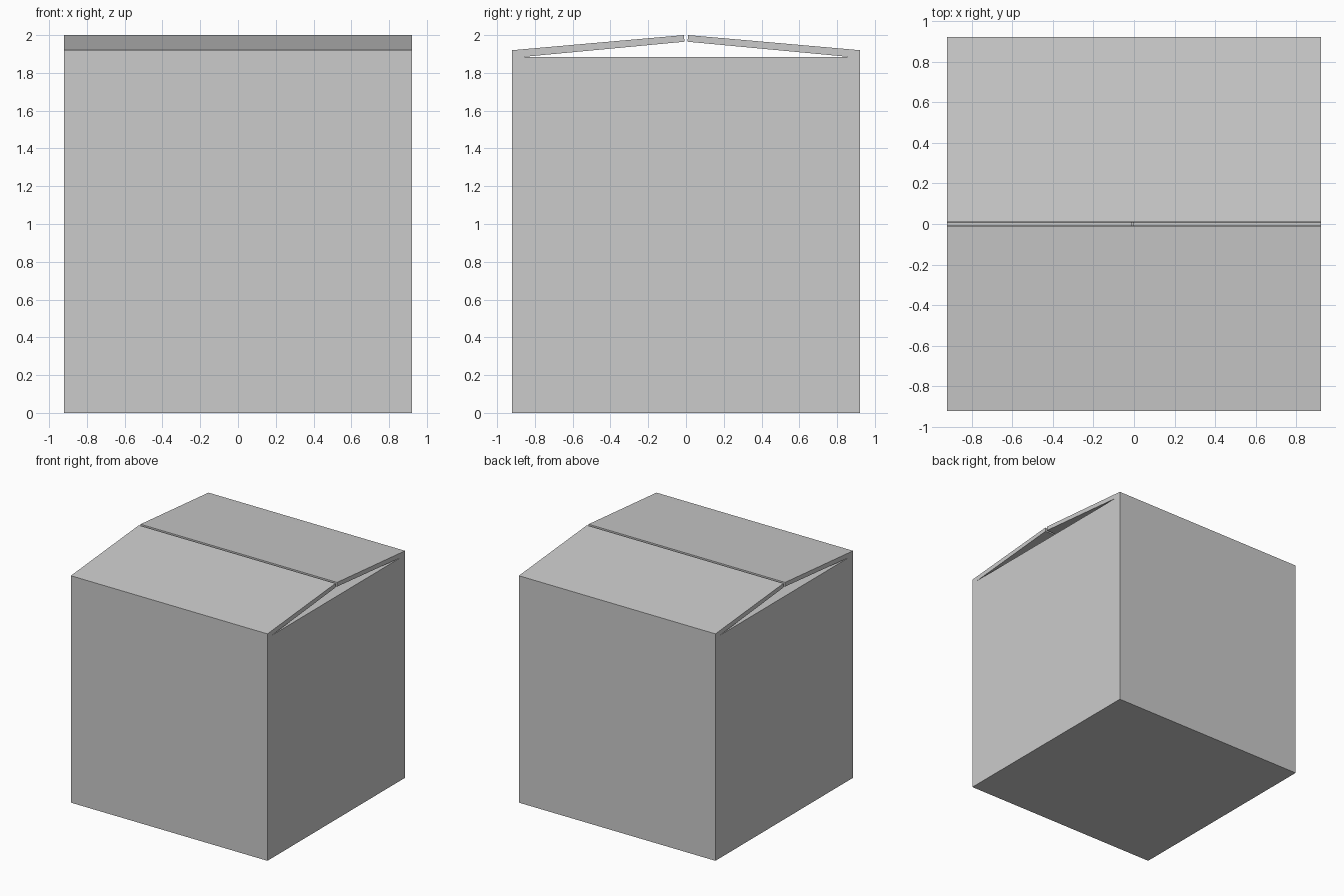
import bpy, bmesh
from mathutils import Vector, Matrix

if "Cube" in bpy.data.objects:
    bpy.data.objects.remove(bpy.data.objects["Cube"])

HALF = 0.92      # half width of the carton
WALL = 0.035     # board thickness
INNER_TOP = 1.885


def make_object(name, bm):
    bmesh.ops.recalc_face_normals(bm, faces=bm.faces)
    mesh = bpy.data.meshes.new(name)
    bm.to_mesh(mesh)
    bm.free()
    ob = bpy.data.objects.new(name, mesh)
    bpy.context.collection.objects.link(ob)
    return ob


def block(name, lo, hi):
    lo, hi = Vector(lo), Vector(hi)
    bm = bmesh.new()
    m = Matrix.Translation((lo + hi) / 2) @ Matrix.Diagonal((*(hi - lo), 1))
    bmesh.ops.create_cube(bm, size=1, matrix=m)
    return make_object(name, bm)


def cut(target, cutter):
    mod = target.modifiers.new("cut", 'BOOLEAN')
    mod.operation = 'DIFFERENCE'
    mod.solver = 'EXACT'
    mod.object = cutter
    bpy.context.view_layer.objects.active = target
    bpy.ops.object.modifier_apply(modifier=mod.name)
    bpy.data.objects.remove(cutter)


# Carton side profile: walls, two raised outer flaps, inner flap level
half = [(HALF, 0), (HALF, 1.92), (0.865, 1.925), (0.011, 2.0),
        (0.008, 1.965), (0.86, INNER_TOP)]
profile = half + [(-y, z) for y, z in reversed(half)]
bm = bmesh.new()
face = bm.faces.new([bm.verts.new((-HALF, y, z)) for y, z in profile])
ext = bmesh.ops.extrude_face_region(bm, geom=[face])
bmesh.ops.translate(bm, vec=(2 * HALF, 0, 0),
                    verts=[v for v in ext["geom"] if isinstance(v, bmesh.types.BMVert)])
carton = make_object("cardboard_box", bm)

# Hollow interior
inner = HALF - WALL
cut(carton, block("interior_cutter", (-inner, -inner, WALL),
                  (inner, inner, INNER_TOP - WALL)))

# Narrow slit where the two inner flaps meet
cut(carton, block("slit_cutter", (-0.013, -0.82, INNER_TOP - 2 * WALL),
                  (-0.003, 0.82, INNER_TOP + 0.003)))
